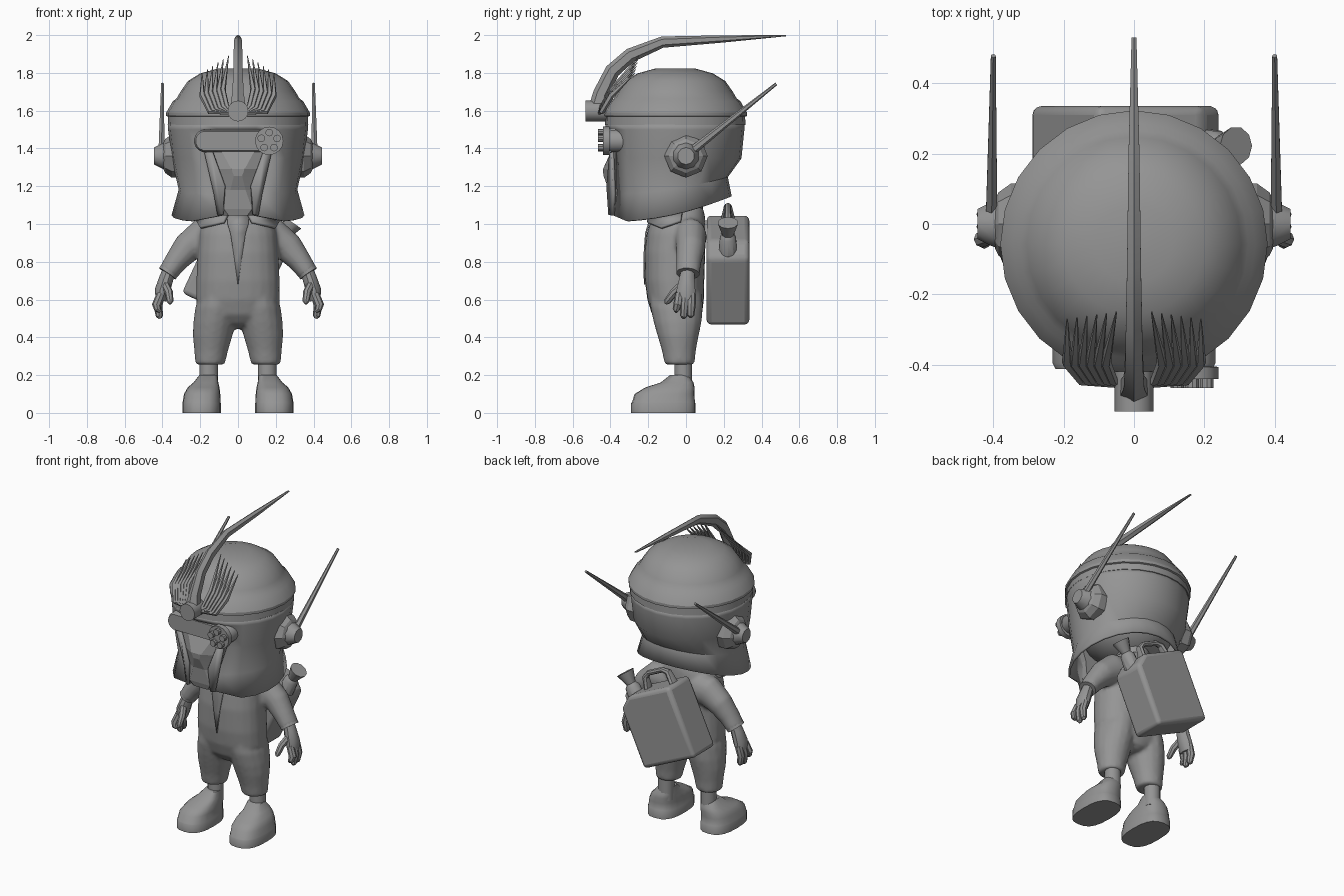
import bpy, bmesh, math
from mathutils import Vector

if "Cube" in bpy.data.objects:
    bpy.data.objects.remove(bpy.data.objects["Cube"])

grey = bpy.data.materials.new("plain_grey")
grey.diffuse_color = (0.3, 0.3, 0.3, 1)
grey.use_nodes = True
grey.node_tree.nodes["Principled BSDF"].inputs["Base Color"].default_value = grey.diffuse_color


def finish(name, bm, mirror=False, thick=0, angle=35):
    bmesh.ops.recalc_face_normals(bm, faces=bm.faces)
    me = bpy.data.meshes.new(name)
    bm.to_mesh(me)
    bm.free()
    me.materials.append(grey)
    me.shade_smooth()
    me.set_sharp_from_angle(angle=math.radians(angle))
    ob = bpy.data.objects.new(name, me)
    bpy.context.collection.objects.link(ob)
    if thick:
        m = ob.modifiers.new("Thickness", 'SOLIDIFY')
        m.thickness = thick
        m.offset = 0
    if mirror:
        ob.modifiers.new("Mirror", 'MIRROR')
    return ob


def loft(name, rings, caps=(True, True), skip=None, **kw):
    """Skin a list of closed rings; skip(row, column) leaves a face out."""
    bm = bmesh.new()
    rows = [[bm.verts.new(p) for p in r] for r in rings]
    n = len(rows[0])
    for k in range(len(rows) - 1):
        for i in range(n):
            j = (i + 1) % n
            if not (skip and skip(k, i)):
                bm.faces.new((rows[k][i], rows[k][j], rows[k + 1][j], rows[k + 1][i]))
    if caps[0]:
        bm.faces.new(rows[0])
    if caps[1]:
        bm.faces.new(rows[-1])
    return finish(name, bm, **kw)


def ring(rx, yf, yb, zf, zb=None, cx=0, n=24, p=1.0):
    """Horizontal oval from front yf to back yb, rising from zf to zb at the back."""
    zb = zf if zb is None else zb
    pts = []
    for i in range(n):
        a = 2 * math.pi * i / n - math.pi / 2
        c, s = math.cos(a), math.sin(a)
        c2 = math.copysign(abs(c) ** p, c)
        s2 = math.copysign(abs(s) ** p, s)
        pts.append((cx + rx * c2, (yf + yb) / 2 + (yb - yf) / 2 * s2,
                    zf + (zb - zf) * ((1 + s) / 2) ** 2))
    return pts


def tube(name, pts, radii, n=10, ref=(0, 1, 0), **kw):
    """Sweep an oval along a path; a radius may be a pair."""
    pts = [Vector(p) for p in pts]
    rings = []
    for k, p in enumerate(pts):
        t = (pts[min(k + 1, len(pts) - 1)] - pts[max(k - 1, 0)]).normalized()
        u = t.cross(Vector(ref)).normalized()
        v = u.cross(t)
        r = radii[k]
        a, b = r if isinstance(r, tuple) else (r, r)
        rings.append([p + u * a * math.cos(2 * math.pi * i / n) + v * b * math.sin(2 * math.pi * i / n)
                      for i in range(n)])
    return loft(name, rings, **kw)


def polygon(name, pts, **kw):
    bm = bmesh.new()
    bm.faces.new([bm.verts.new(p) for p in pts])
    return finish(name, bm, **kw)


# Helmet: domed crown with stepped rim
CY = -0.057
crown = [(.11, 1.822), (.2, 1.797), (.265, 1.757), (.305, 1.70), (.325, 1.665), (.345, 1.65),
         (.38, 1.59), (.38, 1.572), (.37, 1.568), (.372, 1.525), (.35, 1.52)]
loft("helmet_crown", [ring(r, CY - r, CY + r, z) for r, z in crown], angle=28)

# Helmet sides with flared guard; the face opening narrows to a V at the chin
shell = [ring(.365, -.42, .303, 1.53), ring(.363, -.417, .302, 1.50), ring(.345, -.41, .287, 1.35),
         ring(.307, -.385, .215, 1.16, 1.25), ring(.345, -.405, .235, 1.012, 1.145)]
for r, w, z in ((shell[3], .105, 1.15), (shell[4], .085, 1.045)):
    for i, f in ((1, .5), (2, 1)):
        y = r[0][1] + .025 * f
        r[i], r[-i] = (w * f, y, z), (-w * f, y, z)
loft("helmet_shell", shell, caps=(False, False), thick=.014,
     skip=lambda k, i: k > 0 and i in (0, 1, 22, 23))

# Head and neck inside the helmet
loft("head", [ring(.29 * math.sin(a), -.06 - .29 * math.sin(a), -.06 + .26 * math.sin(a),
                   1.31 + .22 * math.cos(a)) for a in [.15 + .4 * k for k in range(8)]])
loft("neck", [ring(.1, -.11, .09, .98), ring(.1, -.12, .09, 1.15)])

# Face mask: brow wedge, pinched nose, widening snout
loft("mask", [
    [(-x, -.32, z), (x, -.32, z), (x, -.372, z), (xi, y, z), (-xi, y, z), (-x, -.372, z)]
    for x, xi, y, z in [(.175, .10, -.385, 1.41), (.15, .035, -.44, 1.29), (.135, .022, -.437, 1.255),
                        (.11, .04, -.408, 1.18), (.10, .075, -.40, 1.08), (.08, .05, -.39, 1.045)]],
    angle=10)
# Raised edge along each cheek
polygon("cheek_edge", [(.175, -.388, 1.38), (.135, -.40, 1.38), (.07, -.415, 1.20), (.08, -.405, 1.05),
                       (.105, -.385, 1.045), (.125, -.378, 1.16)], mirror=True, thick=.015)

# Goggles: rounded bar and a multi-lens turret on one side
bar = []
for y, s in [(-.30, 1), (-.395, 1), (-.412, .85)]:
    row = []
    for i in range(16):
        a = 2 * math.pi * (i + .5) / 16
        row.append((math.copysign(.175, math.cos(a)) + .058 * s * math.cos(a), y,
                    1.44 + .06 * s * math.sin(a)))
    bar.append(row)
loft("goggle_bar", bar)
tube("lens_turret", [(.165, -.34, 1.44), (.165, -.405, 1.44), (.165, -.406, 1.44), (.165, -.44, 1.44)],
     [.055, .055, .075, .075], 16, (1, 0, 0))
for k in range(5):
    a = 2 * math.pi * k / 5 + .3
    x, z = .165 + .044 * math.cos(a), 1.44 + .044 * math.sin(a)
    tube("small_lens", [(x, -.43, z), (x, -.466, z)], [.02, .02], 10, (1, 0, 0))

# Front lamp with tall swept crest and fanned plumes
tube("front_lamp", [(0, -.42, 1.598), (0, -.533, 1.598)], [.055, .055], 16, (1, 0, 0))
crest = [(-.475, 1.60, .045, .05), (-.45, 1.69, .042, .034), (-.39, 1.81, .04, .029),
         (-.295, 1.893, .038, .027), (-.125, 1.963, .03, .023), (.2, 1.98, .019, .018),
         (.53, 1.997, .003, .008)]
tube("crest", [(0, y, z) for y, z, a, b in crest], [(a, b) for y, z, a, b in crest], 6, (1, 0, 0))
for k in range(6):
    t = k / 5
    tube("plume", [(.03, -.46, 1.585), (.06 + .09 * t, -.445, 1.625 - .03 * t),
                   (.08 + .11 * t, -.395, 1.71 - .03 * t), (.05 + .14 * t, -.25 - .02 * t, 1.89 - .09 * t)],
         [.008, .014, .016, .002], 5, (1, 0, 0), mirror=True)

# Ear pods and rear-swept antennas
tube("ear_pod", [(.30, 0, 1.36), (.35, 0, 1.36), (.385, 0, 1.36), (.395, 0, 1.36)],
     [.115, .115, .09, .07], 8, mirror=True, angle=20)
tube("ear_knob", [(.38, 0, 1.36), (.40, 0, 1.36), (.445, 0, 1.36)], [.075, .068, .045], 10, mirror=True)
tube("antenna", [(.405, .01, 1.37), (.40, .478, 1.742)], [(.024, .019), (.008, .008)], 6, (1, 0, 0), mirror=True)

# Suit: torso, trouser legs and sleeves fused into one smooth body
torso = [(.02, -.08, .03, .445), (.10, -.14, .065, .47), (.19, -.18, .085, .52), (.222, -.205, .095, .60),
         (.221, -.218, .097, .70), (.213, -.22, .102, .85), (.205, -.208, .105, .95), (.19, -.193, .105, 1.0),
         (.15, -.15, .10, 1.045), (.11, -.12, .09, 1.09)]
legs = [(.148, .078, -.113, .045, .255), (.142, .09, -.128, .053, .33), (.134, .106, -.152, .068, .41),
        (.124, .113, -.172, .083, .48), (.112, .114, -.19, .09, .56), (.10, .10, -.19, .085, .64)]
parts = [loft("torso_part", [ring(rx, f, b, z, p=.88) for rx, f, b, z in torso]),
         loft("leg_part", [ring(rx, f, b, z, cx=cx, n=16) for cx, rx, f, b, z in legs]),
         tube("sleeve_part", [(.10, .02, .93), (.19, .025, .932), (.27, .025, .873), (.33, .015, .80), (.373, .01, .738)],
              [(.11, .09), (.10, .085), (.08, .077), (.062, .067), (.053, .063)], 14)]
bm = bmesh.new()
for k, ob in enumerate(parts):
    for side in ((1, -1) if k else (1,)):
        me = ob.data.copy()
        for v in me.vertices:
            v.co.x *= side
        if side < 0:
            me.flip_normals()
        bm.from_mesh(me)
for ob in parts:
    bpy.data.objects.remove(ob)
suit = finish("suit", bm)
m = suit.modifiers.new("Fuse", 'REMESH')
m.mode, m.voxel_size, m.use_smooth_shade = 'VOXEL', .012, True
m = suit.modifiers.new("Soften", 'SMOOTH')
m.factor, m.iterations = .5, 5

# Sleeve cuffs
tube("cuff", [(.358, .012, .76), (.374, .01, .737)], [(.053, .062), (.053, .062)], 14, mirror=True)

# Neckline panel and collar flaps
panel = [(0.001, -.219, .68), (.02, -.222, .82), (.04, -.213, .95), (.055, -.198, 1.0), (.06, -.155, 1.06)]
bm = bmesh.new()
rows = [(bm.verts.new((-x, y, z)), bm.verts.new((x, y, z))) for x, y, z in panel]
for a, b in zip(rows, rows[1:]):
    bm.faces.new((a[0], a[1], b[1], b[0]))
finish("neckline_panel", bm, thick=.008)
polygon("collar_flap", [(.05, -.17, 1.06), (.075, -.205, 1.01), (.20, -.13, .98), (.22, -.03, 1.015),
                        (.14, -.02, 1.07)], mirror=True, thick=.015)

# Hands with fingers and thumb
tube("palm", [(.365, .01, .755), (.38, .005, .71), (.40, 0, .65), (.41, 0, .595)],
     [(.034, .036), (.038, .042), (.04, .052), (.028, .05)], 10, mirror=True)
for x, y0, y1, z1 in [(.008, -.035, -.052, .535), (0, -.003, -.012, .50), (0, .03, .025, .505)]:
    tube("finger", [(.408, y0, .63), (.424 + x, (y0 + y1) / 2, .57), (.416 + x, y1, z1 + .012), (.411, y1, z1)],
         [.023, .024, .019, .008], 8, mirror=True)
tube("thumb", [(.385, -.02, .68), (.365, -.065, .635), (.36, -.10, .59), (.359, -.108, .577)],
     [.022, .022, .018, .007], 8, mirror=True)

# Ankles and chunky shoes
loft("ankle", [ring(.05, -.062, .033, z, cx=.155, n=12) for z in (.12, .28)], mirror=True)
shoe = [(.193, .102, -.29, .05, 0), (.193, .102, -.29, .05, .052), (.193, .10, -.286, .047, .056),
        (.19, .096, -.272, .045, .10), (.182, .084, -.215, .045, .135), (.17, .066, -.135, .04, .16),
        (.157, .048, -.085, .015, .20)]
loft("shoe", [ring(rx, f, b, z, cx=cx, n=20, p=.75) for cx, rx, f, b, z in shoe], mirror=True, angle=45)

# Fuel can carried on the back, tilted sideways, with spout and handle
outline = [(0, 0), (.415, 0), (.415, .395), (.33, .46), (0, .46)]
can = loft("fuel_can", [[(x, y, z) for x, z in outline] for y in (-.113, .113)])
bev = can.modifiers.new("Rounded", 'BEVEL')
bev.width, bev.segments = .025, 3
spout = tube("can_spout", [(.358, 0, .40), (.36, 0, .49), (.363, 0, .51), (.375, 0, .585)],
             [.05, .045, .03, .055], 10)
handle = tube("can_handle", [(.04, 0, .44), (.055, 0, .53), (.09, 0, .55), (.20, 0, .55), (.235, 0, .53), (.25, 0, .44)],
              [(.017, .04), .022, .017, .017, .022, (.017, .04)], 8)
for ob in (can, spout, handle):
    ob.location = (-.297, .222, .635)
    ob.rotation_euler = (0, math.radians(25), 0)
